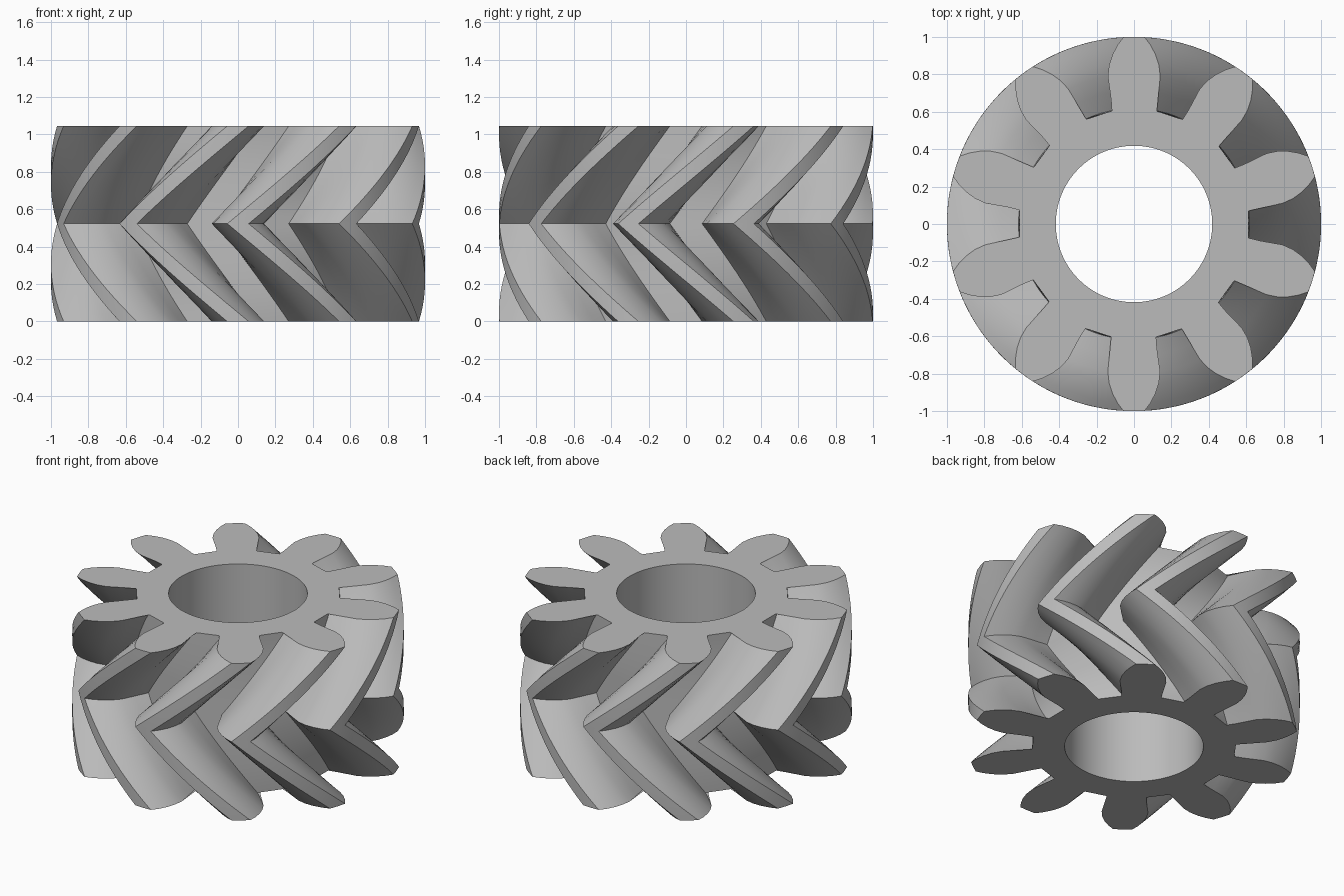
import bpy
import bmesh
from math import sin, cos, tau, radians
from mathutils import Matrix, Vector

cube = bpy.data.objects.get("Cube")
if cube:
    bpy.data.objects.remove(cube)

TEETH = 10
HEIGHT = 1.045
BORE = 0.418
TWIST = radians(-36)   # turn of the teeth from an end face to the middle
STEPS = 14             # layers in each half

steel = bpy.data.materials.new("grey steel")
steel.use_nodes = True
grey = (0.5, 0.5, 0.5, 1)
steel.diffuse_color = grey
steel.node_tree.nodes["Principled BSDF"].inputs["Base Color"].default_value = grey

# One tooth pointing along +y: right flank from root to tip, then mirrored
flank = [(0.107, 0.608), (0.125, 0.7), (0.14, 0.79), (0.133, 0.85),
         (0.115, 0.905), (0.089, 0.955), (0.057, 0.998)]
tooth = flank + [(0, 1)] + [(-x, y) for x, y in reversed(flank)]

# Whole gear outline, counter-clockwise
outline = []
for i in range(TEETH):
    turn = Matrix.Rotation(tau * i / TEETH, 3, "Z")
    outline += [turn @ Vector((x, y, 0)) for x, y in tooth]
count = len(outline)

bm = bmesh.new()


def ring(points, z, angle=0):
    turn = Matrix.Rotation(angle, 3, "Z")
    return [bm.verts.new(turn @ p + Vector((0, 0, z))) for p in points]


def bridge(a, b):
    for i in range(count):
        j = (i + 1) % count
        bm.faces.new((a[i], a[j], b[j], b[i]))


# Herringbone teeth: twist one way to the middle, then back
layers = []
for k in range(2 * STEPS + 1):
    t = 1 - abs(k / STEPS - 1)
    layers.append(ring(outline, HEIGHT * k / (2 * STEPS), TWIST * t))
for low, high in zip(layers, layers[1:]):
    bridge(low, high)

# Straight bore and flat end faces
start = tau / 4 - tau / TEETH * 0.5
circle = [Vector((BORE * cos(start + tau * (i + 0.5) / count),
                  BORE * sin(start + tau * (i + 0.5) / count), 0))
          for i in range(count)]
bore_low, bore_high = ring(circle, 0), ring(circle, HEIGHT)
bridge(layers[-1], bore_high)
bridge(bore_high, bore_low)
bridge(bore_low, layers[0])
bmesh.ops.recalc_face_normals(bm, faces=bm.faces[:])

mesh = bpy.data.meshes.new("herringbone_gear")
bm.to_mesh(mesh)
bm.free()
mesh.materials.append(steel)
gear = bpy.data.objects.new("herringbone_gear", mesh)
bpy.context.collection.objects.link(gear)

bpy.ops.object.select_all(action="DESELECT")
gear.select_set(True)
bpy.context.view_layer.objects.active = gear
bpy.ops.object.shade_smooth_by_angle(angle=radians(25))
